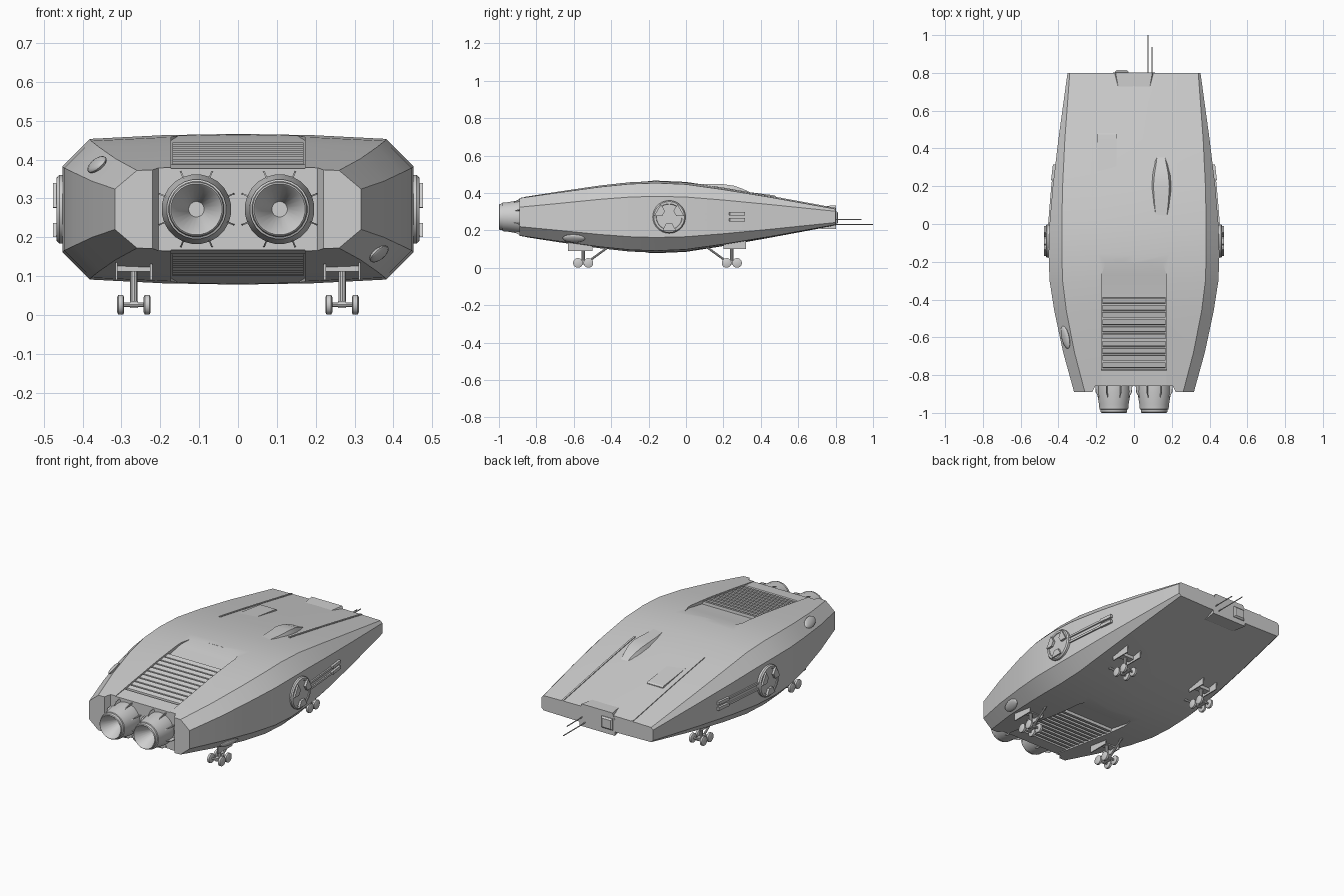
import bpy, bmesh, math
from mathutils import Vector

if "Cube" in bpy.data.objects:
    bpy.data.objects.remove(bpy.data.objects["Cube"])

C = 0.272  # height of the hull's middle plane
grey = bpy.data.materials.new("light_grey")
grey.diffuse_color = (0.62, 0.62, 0.62, 1)
grey.use_nodes = True
grey.node_tree.nodes["Principled BSDF"].inputs["Base Color"].default_value = grey.diffuse_color


def smooth(ob, angle):
    bpy.ops.object.select_all(action='DESELECT')
    ob.select_set(True)
    bpy.context.view_layer.objects.active = ob
    bpy.ops.object.shade_smooth_by_angle(angle=math.radians(angle))


def loft(name, rings, angle=0):
    """Skin a row of equal-sized point rings and cap both ends."""
    bm = bmesh.new()
    vs = [[bm.verts.new(p) for p in r] for r in rings]
    n = len(vs[0])
    for a, b in zip(vs, vs[1:]):
        for i in range(n):
            j = (i + 1) % n
            bm.faces.new((a[i], a[j], b[j], b[i]))
    bm.faces.new(vs[0])
    bm.faces.new(vs[-1])
    bmesh.ops.recalc_face_normals(bm, faces=bm.faces)
    me = bpy.data.meshes.new(name)
    bm.to_mesh(me)
    bm.free()
    me.materials.append(grey)
    ob = bpy.data.objects.new(name, me)
    bpy.context.collection.objects.link(ob)
    if angle:
        smooth(ob, angle)
    return ob


def box(name, x0, x1, y0, y1, z0, z1):
    return loft(name, [[(x0, y, z0), (x1, y, z0), (x1, y, z1), (x0, y, z1)] for y in (y0, y1)])


def turned(name, centre, axis, profile, n=16, angle=35):
    """Turn (distance along axis, radius) pairs around an axis."""
    c, w = Vector(centre), Vector(axis).normalized()
    u = w.orthogonal().normalized()
    v = w.cross(u)
    turn = [2 * math.pi * (i + 0.5) / n for i in range(n)]
    return loft(name, [[c + w * d + (u * math.cos(t) + v * math.sin(t)) * r for t in turn]
                       for d, r in profile], angle)


def rod(name, a, b, r, n=10):
    d = Vector(b) - Vector(a)
    return turned(name, a, d, [(0, r), (d.length, r)], n)


# Hull stations: y, side x, ridge x, side half height, ridge half height, centre half height
STATIONS = [(-.89, .317, .26, .052, .10, .105), (-.68, .375, .315, .072, .130, .138),
            (-.46, .422, .358, .094, .160, .170), (-.3, .447, .378, .106, .176, .188),
            (-.16, .452, .382, .110, .181, .194), (0, .447, .382, .106, .174, .187),
            (.2, .43, .378, .090, .146, .156), (.45, .40, .366, .066, .105, .111),
            (.8, .352, .34, .03, .042, .046)]


def station(y):
    y = max(-.89, min(.8, y))
    for a, b in zip(STATIONS, STATIONS[1:]):
        if y <= b[0]:
            t = (y - a[0]) / (b[0] - a[0])
            return [p + (q - p) * t for p, q in zip(a, b)]


def deck(x, y):
    """Half height of the hull at x, y (inside the ridge)."""
    s = station(y)
    return s[5] - (s[5] - s[4]) * (x / s[2]) ** 2


def hull_ring(s):
    y, xs, xr, hs, hr, ht = s
    mid = hr + (ht - hr) * .75
    half = [(xs, -hs), (xs, hs), (xr, hr), (xr / 2, mid), (0, ht), (-xr / 2, mid), (-xr, hr)]
    return [(x, y, C + h) for x, h in half + [(-x, -h) for x, h in half if x != 0]
            + [(0, -ht)]]


def ordered(ring):
    return sorted(ring, key=lambda p: math.atan2(p[2] - C, p[0]))


hull = loft("hull", [ordered(hull_ring(s)) for s in STATIONS])

# Cutters: engine bay across the stern, vent wells above and below
cutters = [loft("engine_bay_cutter", [[(-w, y, 0), (w, y, 0), (w, y, .6), (-w, y, .6)]
                                      for y, w in ((-.95, .25), (-.858, .205))])]
WELL = [(-.2, .15, .001), (-.27, .172, .012), (-.38, .172, .022),
        (-.77, .172, .022), (-.776, .172, .008), (-.92, .172, .008)]
for m in (1, -1):
    rings = []
    for y, w, d in WELL:
        lo, hi = station(y)[5] - d, station(y)[5] + .05
        rings.append([(x, y, C + m * h) for x, h in ((-w, lo), (w, lo), (w, hi), (-w, hi))])
    cutters.append(loft("vent_cutter", rings))
for c in cutters:
    c.hide_render = True
    mod = hull.modifiers.new("cut", 'BOOLEAN')
    mod.operation, mod.solver, mod.object = 'DIFFERENCE', 'EXACT', c
bpy.context.view_layer.update()
cut = bpy.data.meshes.new_from_object(hull.evaluated_get(bpy.context.evaluated_depsgraph_get()))
hull.modifiers.clear()
hull.data = cut
for c in cutters:
    bpy.data.objects.remove(c)
smooth(hull, 22)

# Vent slats in both wells
for m in (1, -1):
    for i in range(10):
        y = -.405 - .038 * i
        t = station(y)[5]
        prof = [(y + .015, t - .025), (y + .013, t - .004), (y - .013, t - .011), (y - .015, t - .028)]
        loft("vent_slat", [[(x, a, C + m * h) for a, h in prof] for x in (-.168, .168)])

# Engines: outer shell, lip, inner cone, and radial fins round the base
for s in (-1, 1):
    x = s * .107
    turned("engine_nozzle", (x, -.84, C), (0, -1, 0),
           [(0, .088), (.05, .09), (.115, .079), (.14, .077), (.142, .072), (.156, .07),
            (.16, .066), (.156, .062), (.05, .021), (.045, .02)], 24, 25)
    for k in range(8):
        a = math.radians(22.5 + 45 * k)
        u, v = Vector((math.cos(a), 0, math.sin(a))), Vector((-math.sin(a), 0, math.cos(a))) * .002
        loft("engine_fin", [[Vector((x, y, C)) + u * r + v * q for y, r in
                             ((-.85, .08), (-.85, .106), (-.89, .103), (-.93, .08))] for q in (-1, 1)])

# Side hatches with three lugs and a two-prong rail running forward
for s in (-1, 1):
    turned("side_hatch", (s * .43, -.09, C), (s, 0, 0),
           [(0, .088), (.03, .088), (.037, .082), (.037, .07), (.033, .068)], 28, 25)
    for k in range(3):
        a = math.radians(30 + 120 * k)
        u, v = Vector((0, math.cos(a), math.sin(a))), Vector((0, -math.sin(a), math.cos(a)))
        loft("hatch_lug", [[Vector((s * x, -.09, C)) + u * r + v * w for r, w in
                            ((.035, -.016), (.072, -.036), (.072, .036), (.035, .016))]
                           for x, in ((.455,), (.476,))])
    for dz in (-.016, .016):
        rail = []
        for y, g in ((-.01, .008), (.1, .008), (.2, .008), (.23, .008), (.235, .013), (.315, .013)):
            x, z = station(y)[1], C + dz
            h = .006 if g < .01 else .009
            rail.append([(s * (x - .01), y, z - h), (s * (x + g), y, z - h),
                         (s * (x + g), y, z + h), (s * (x - .01), y, z + h)])
        loft("side_rail", rail)

# Long deck strips
for s in (-1, 1):
    loft("deck_strip", [[(s * (.22 + dx), y, C + deck(.22, y) + dz) for dx, dz in
                         ((-.005, -.01), (.005, -.01), (.005, .004), (-.005, .004))]
                        for y in (.15, .2, .325, .45, .8)])

# Dorsal fairing (right of centre) and wedge panel (left of centre)
fairing = []
for y, x0, x1, h in ((.02, .1, .19, -.004), (.12, .09, .2, .008), (.2, .085, .205, .02),
                     (.26, .09, .2, .022), (.31, .098, .19, .012), (.365, .105, .18, -.004)):
    t = C + deck(.14, y)
    fairing.append([(x0, y, t - .02), (x1, y, t - .02), (x1 - .018, y, t + h), (x0 + .018, y, t + h)])
loft("dorsal_fairing", fairing, 25)
loft("wedge_panel", [[(x, y, C + deck(.14, y) + h) for x, h in
                      ((-.192, -.015), (-.092, -.015), (-.092, d), (-.192, d))]
                     for y, d in ((.26, -.002), (.45, .008), (.475, .009), (.482, .004))])

# Bow housing with sensor plate and two aerials
loft("bow_housing", [[(-w, y, lo), (w, y, lo), (w, y, .295), (w - .015, y, hi),
                      (.015 - w, y, hi), (-w, y, .295)]
                     for y, w, lo, hi in ((.655, .09, .23, .328), (.72, .098, .208, .331),
                                          (.802, .112, .206, .332))])
loft("bow_sensor", [[(x, y, z) for x, z in ((-.1 + g, .235 + g), (-.03 - g, .235 + g),
                                            (-.03 - g, .3 - g), (-.1 + g, .3 - g))]
                    for y, g in ((.79, 0), (.806, 0), (.814, .008))])
rod("long_aerial", (.075, .78, .232), (.075, 1.0, .232), .003, 8)
rod("short_aerial", (.095, .78, .257), (.095, .938, .257), .003, 8)

# Blisters on opposite chamfers near the stern
for s in (-1, 1):
    bm = bmesh.new()
    bmesh.ops.create_uvsphere(bm, u_segments=16, v_segments=10, radius=1)
    for v in bm.verts:
        v.co = (v.co.x * .028, v.co.y * .062, v.co.z * .012)
    me = bpy.data.meshes.new("blister")
    bm.to_mesh(me)
    bm.free()
    me.materials.append(grey)
    ob = bpy.data.objects.new("blister", me)
    bpy.context.collection.objects.link(ob)
    ob.location = (s * .363, -.6, C - s * .115)
    ob.rotation_euler = (0, math.radians(-47 if s < 0 else 133), math.radians(-13 if s > 0 else 13))
    smooth(ob, 40)

# Landing gear: four bogies with doors, braces and four wheels each
for s in (-1, 1):
    for y, d, door in ((-.55, 1, (-.63, -.5, .09, .16)), (.245, -1, (.2, .32, .1, .152))):
        x = s * .268
        rod("gear_strut", (x, y, .03), (x, y, .16), .01)
        rod("gear_brace", (x, y + d * .03, .035), (x, y + d * .14, .115), .006)
        box("gear_beam", x - .01, x + .01, y - .032, y + .032, .018, .036)
        box("gear_crossbar", x - .045, x + .045, y - .02, y + .02, .112, .13)
        for e in (-1, 1):
            box("gear_door", x + e * .045 - .003, x + e * .045 + .003, *door)
            rod("gear_axle", (x - .034, y + e * .028, .026), (x + .034, y + e * .028, .026), .006)
            for f in (-1, 1):
                turned("wheel", (x + f * .034, y + e * .028, .026), (1, 0, 0),
                       [(-.009, .02), (-.006, .026), (.006, .026), (.009, .02)], 16)
